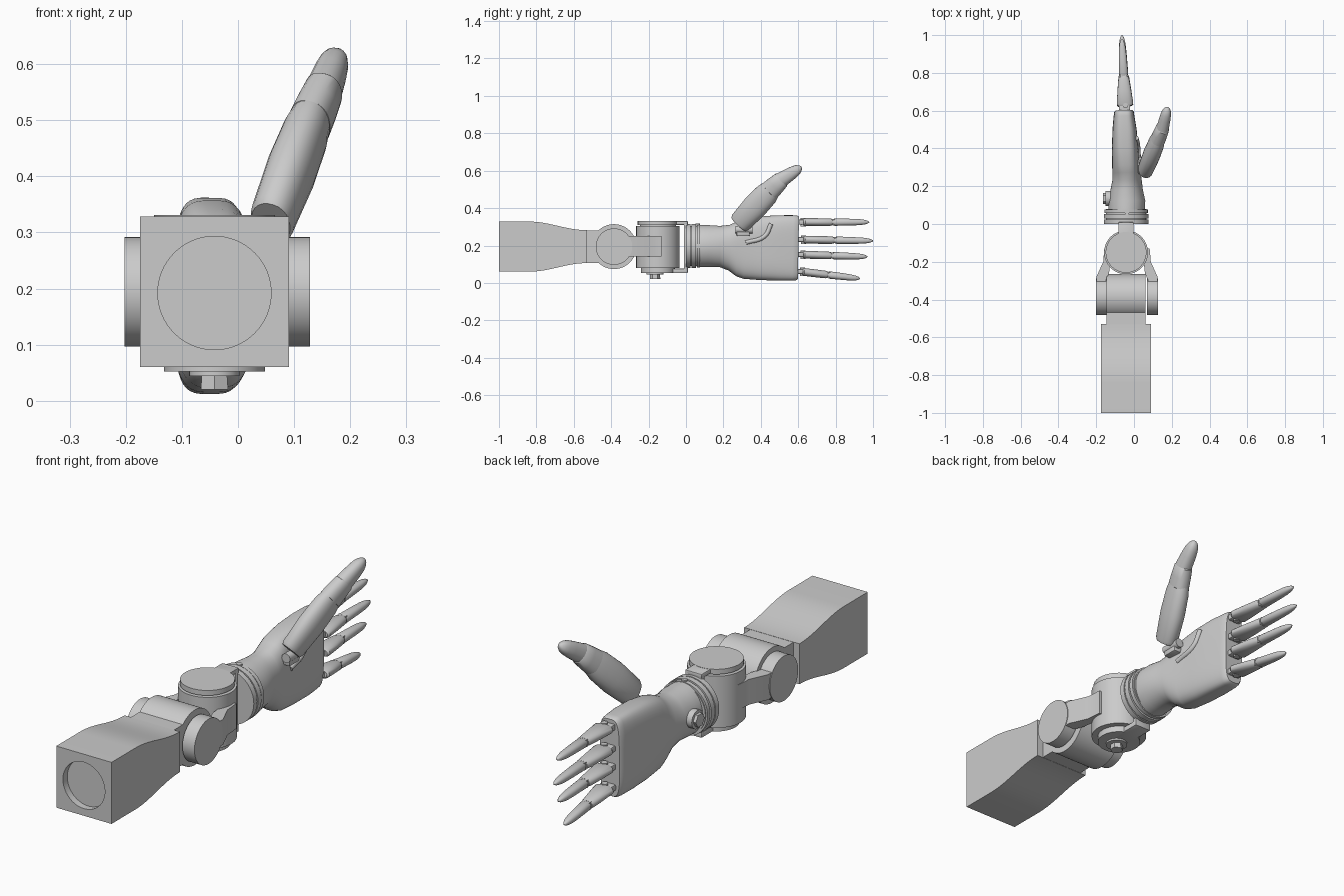
import bpy, bmesh
from math import cos, sin, pi, tau, copysign
from mathutils import Vector, Matrix

if "Cube" in bpy.data.objects:
    bpy.data.objects.remove(bpy.data.objects["Cube"])

grey = bpy.data.materials.new("light_grey")
grey.use_nodes = True
grey.diffuse_color = (0.6, 0.6, 0.6, 1)
grey.node_tree.nodes["Principled BSDF"].inputs["Base Color"].default_value = (0.6, 0.6, 0.6, 1)

CX, CZ = -0.042, 0.194      # arm centre line
AXES = {"x": Vector((1, 0, 0)), "y": Vector((0, 1, 0)), "z": Vector((0, 0, 1))}
parts = []


def finish(name, bm):
    bmesh.ops.recalc_face_normals(bm, faces=bm.faces)
    mesh = bpy.data.meshes.new(name)
    bm.to_mesh(mesh)
    bm.free()
    mesh.materials.append(grey)
    ob = bpy.data.objects.new(name, mesh)
    bpy.context.collection.objects.link(ob)
    parts.append(ob)
    return ob


def cylinder(name, centre, axis, length, radius, sides=48, top=None):
    bm = bmesh.new()
    d = AXES[axis] if isinstance(axis, str) else axis
    turn = AXES["z"].rotation_difference(d).to_matrix().to_4x4()
    bmesh.ops.create_cone(bm, cap_ends=True, segments=sides, radius1=radius,
                          radius2=radius if top is None else top, depth=length,
                          matrix=Matrix.Translation(centre) @ turn)
    return finish(name, bm)


def box(name, centre, size, bevel=0.0):
    bm = bmesh.new()
    bmesh.ops.create_cube(bm, size=1, matrix=Matrix.Translation(centre) @ Matrix.Diagonal((*size, 1)))
    if bevel:
        bmesh.ops.bevel(bm, geom=bm.edges[:], offset=bevel, segments=2, affect="EDGES", profile=0.5)
    return finish(name, bm)


def prism(name, outline, axis, lo, hi):
    bm = bmesh.new()
    ends = []
    for t in (lo, hi):
        ends.append([bm.verts.new((t, a, b) if axis == "x" else (a, b, t)) for a, b in outline])
        bm.faces.new(ends[-1])
    n = len(outline)
    for i in range(n):
        j = (i + 1) % n
        bm.faces.new((ends[0][i], ends[0][j], ends[1][j], ends[1][i]))
    return finish(name, bm)


def loft(name, rings, sides=24):
    """Rings are (centre, half thickness, half width, squareness)."""
    bm = bmesh.new()
    d = (Vector(rings[-1][0]) - Vector(rings[0][0])).normalized()
    wide = d.cross(AXES["x"]).normalized()
    thin = wide.cross(d)
    loops = []
    for centre, h, w, power in rings:
        loop = []
        for i in range(sides):
            a = tau * (i + 0.5) / sides
            c, s = (copysign(abs(f) ** (2 / power), f) for f in (cos(a), sin(a)))
            loop.append(bm.verts.new(Vector(centre) + thin * h * c + wide * w * s))
        loops.append(loop)
    for a, b in zip(loops, loops[1:]):
        for i in range(sides):
            j = (i + 1) % sides
            bm.faces.new((a[i], a[j], b[j], b[i]))
    bm.faces.new(loops[0])
    bm.faces.new(loops[-1])
    return finish(name, bm)


def segment(name, start, end, h0, h1, w0, w1, tip=False):
    """Rounded limb segment between two points."""
    a, b = Vector(start), Vector(end)
    if tip:
        steps = [(0, .82), (.05, 1), (.5, 1), (.72, .95), (.85, .8), (.94, .55), (.985, .28), (1, .1)]
    else:
        steps = [(0, .82), (.06, 1), (.5, 1.02), (.92, 1), (1, .85)]
    loft(name, [(a.lerp(b, t), (h0 + (h1 - h0) * t) * s, (w0 + (w1 - w0) * t) * s, 2.3)
                for t, s in steps])


# forearm: square block tapering in height, with a round socket in its end
top = [(-1, 0.134)] + [(-0.84 + 0.31 * i / 12, 0.111 + 0.023 * cos(pi * i / 12)) for i in range(13)]
outline = [(y, CZ + h) for y, h in top] + [(y, CZ - h) for y, h in reversed(top)]
forearm = prism("forearm", outline, "x", CX - 0.133, CX + 0.133)
cutter = cylinder("socket_cutter", (CX, -1, CZ - 0.002), "y", 0.06, 0.101, 64)
cut = forearm.modifiers.new("socket", "BOOLEAN")
cut.operation, cut.object, cut.solver = "DIFFERENCE", cutter, "EXACT"
bpy.context.view_layer.objects.active = forearm
bpy.ops.object.modifier_apply(modifier=cut.name)
parts.remove(cutter)
bpy.data.objects.remove(cutter)

# elbow hinge
box("elbow_neck", (CX, -0.46, CZ), (0.208, 0.16, 0.174))
cylinder("elbow_barrel", (CX, -0.385, CZ), "x", 0.208, 0.12, 64)
arm = [(0.162, -0.385), (0.162, -0.28), (0.126, -0.2), (0.12, -0.13),
       (0.08, -0.13), (0.095, -0.26), (0.112, -0.3), (0.112, -0.385)]
for side, label in ((1, "left"), (-1, "right")):
    mid = -0.037
    cylinder("elbow_disc_" + label, (mid + side * 0.136, -0.385, CZ), "x", 0.058, 0.0975, 64)
    prism("elbow_arm_" + label, [(mid + side * x, y) for x, y in arm], "z", 0.14, 0.25)

# wrist swivel with its fork
WY = -0.15
cylinder("swivel_barrel", (CX, WY, 0.192), "z", 0.225, 0.116, 64)
cylinder("fork_top_spacer", (CX, WY, 0.308), "z", 0.016, 0.096)
cylinder("fork_top_disc", (CX, WY, 0.32), "z", 0.022, 0.108, 64)
cylinder("fork_bottom_disc", (CX, WY, 0.066), "z", 0.028, 0.09, 64)
box("fork_top_strip", (CX, -0.075, 0.32), (0.08, 0.17, 0.02), 0.004)
box("fork_bottom_strip", (CX, -0.075, 0.064), (0.08, 0.17, 0.024), 0.004)
box("fork_back_plate", (CX, -0.001, 0.192), (0.08, 0.022, 0.276), 0.005)
cylinder("swivel_washer", (CX, -0.165, 0.049), "z", 0.01, 0.045)
cylinder("swivel_nut", (CX, -0.165, 0.033), "z", 0.026, 0.028, 6, 0.026)

# wrist collar
cylinder("collar_core", (CX, 0.04, 0.197), "y", 0.08, 0.107, 64)
for i, (y, width, r) in enumerate(((0.012, 0.024, 0.118), (0.041, 0.024, 0.118), (0.067, 0.018, 0.115))):
    cylinder("collar_ring_%d" % (i + 1), (CX, y, 0.197), "y", width, r, 64)
cylinder("collar_screw", (CX + 0.005, 0.062, 0.312), "z", 0.012, 0.012, 16)
cylinder("wrist_boss", (-0.125, 0.135, 0.2), "x", 0.05, 0.04, 32)
cylinder("wrist_nut", (-0.145, 0.135, 0.2), "x", 0.036, 0.03, 6)

# palm, lofted from round wrist to flat knuckle edge
palm = [(.06, -.04, .197, .096, .113, 2), (.12, -.038, .197, .098, .112, 2),
        (.18, -.039, .195, .086, .11, 2), (.23, -.037, .188, .078, .122, 2.2),
        (.27, -.039, .182, .075, .146, 2.6), (.31, -.043, .182, .073, .16, 3),
        (.4, -.047, .186, .07, .171, 3.4), (.5, -.05, .187, .064, .175, 3.8),
        (.57, -.053, .187, .055, .175, 4), (.592, -.053, .187, .052, .173, 4),
        (.6, -.053, .187, .046, .168, 4)]
loft("palm", [((x, y, z), h, w, p) for y, x, z, h, w, p in palm], 48)

# raised lip around the thumb seat
lip = bpy.data.curves.new("thumb_lip", "CURVE")
lip.dimensions, lip.bevel_depth, lip.bevel_resolution, lip.use_fill_caps = "3D", 0.012, 3, True
spline = lip.splines.new("BEZIER")
path = [(0.026, 0.32, 0.215), (0.02, 0.42, 0.25), (0.012, 0.455, 0.315)]
spline.bezier_points.add(len(path) - 1)
for point, co in zip(spline.bezier_points, path):
    point.co = co
    point.handle_left_type = point.handle_right_type = "AUTO"
lip_ob = bpy.data.objects.new("thumb_lip", lip)
lip.materials.append(grey)
bpy.context.collection.objects.link(lip_ob)

# fingers: knuckle, pin and two segments each
fingers = (("index", .325, .325, .98), ("middle", .232, .225, 1.0),
           ("ring", .152, .14, .97), ("little", .062, .023, .93))
for name, z0, z1, reach in fingers:
    def at(t, x):
        return Vector((x, 0.6 + (reach - 0.6) * t, z0 + (z1 - z0) * t))
    box(name + "_knuckle", at(0.03, -0.05), (0.06, 0.06, 0.026), 0.005)
    cylinder(name + "_pin", at(0.07, -0.045), "z", 0.046, 0.014, 16)
    segment(name + "_lower", at(0.07, -0.047), at(0.48, -0.055), 0.045, 0.027, 0.021, 0.02)
    cylinder(name + "_joint", at(0.49, -0.055), "z", 0.032, 0.019, 16)
    segment(name + "_upper", at(0.49, -0.055), at(1, -0.064), 0.025, 0.017, 0.02, 0.016, True)

# thumb: mount, thick base segment, joint and tip
box("thumb_mount", (0.035, 0.305, 0.27), (0.05, 0.07, 0.04), 0.006)
cylinder("thumb_pin", (0.045, 0.31, 0.285), "y", 0.09, 0.02, 20)
base, elbow = Vector((0.058, 0.282, 0.315)), Vector((0.13, 0.455, 0.5))
loft("thumb_base", [(base, .036, .052, 2.2), (base.lerp(elbow, .05), .04, .06, 2.2),
                    (base.lerp(elbow, .5), .044, .068, 2.2), (base.lerp(elbow, .85), .041, .064, 2.2),
                    (elbow, .036, .054, 2.2)])
segment("thumb_middle", (0.126, 0.445, 0.49), (0.155, 0.515, 0.556), 0.038, 0.034, 0.056, 0.044)
segment("thumb_tip", (0.15, 0.5, 0.545), (0.178, 0.617, 0.62), 0.033, 0.026, 0.042, 0.028, True)

# smooth curved surfaces, keep hard edges
bpy.ops.object.select_all(action="DESELECT")
for ob in parts:
    ob.select_set(True)
bpy.context.view_layer.objects.active = parts[0]
bpy.ops.object.shade_smooth_by_angle(angle=0.6)
